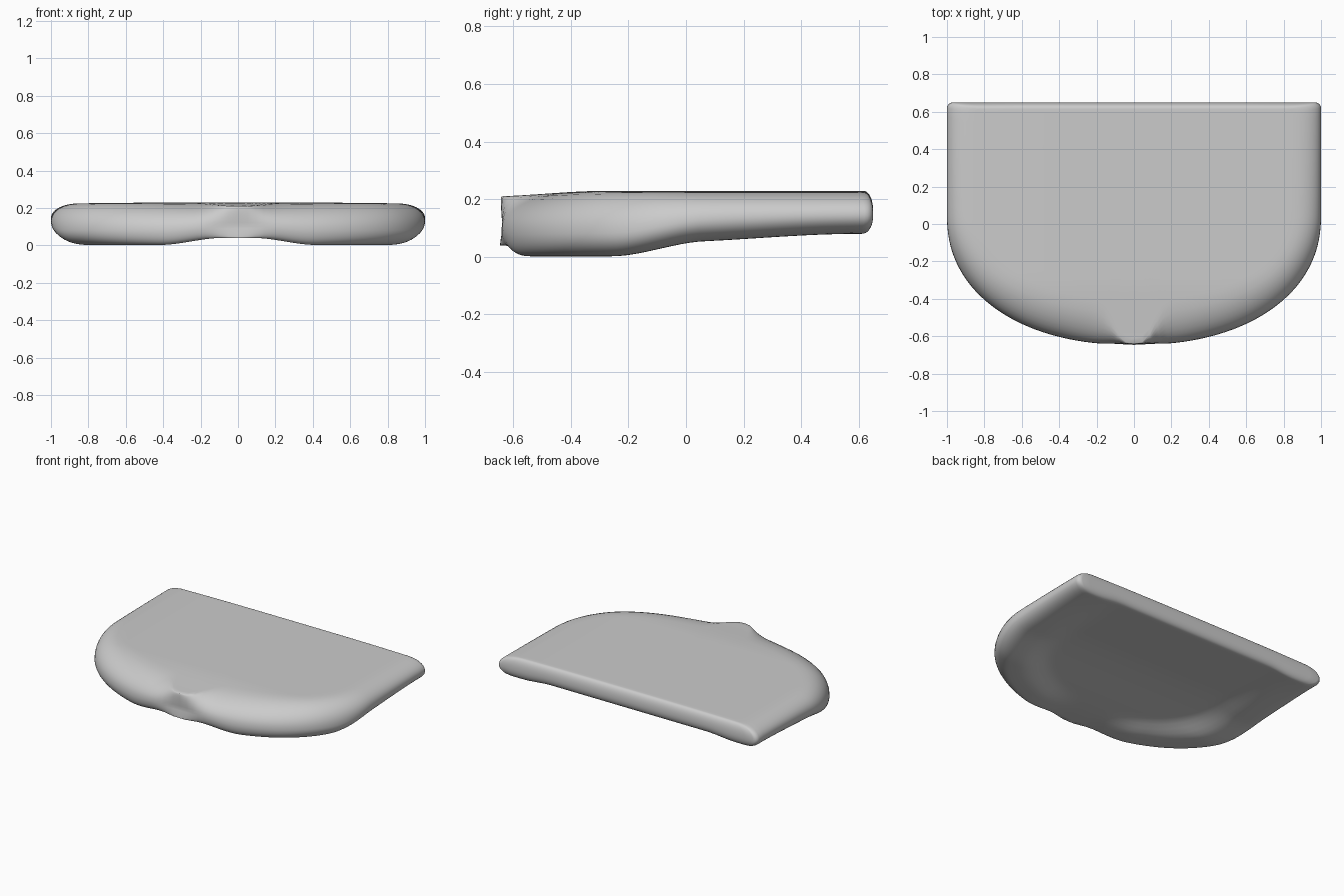
import bpy, bmesh
from math import cos, sin, pi, exp

if "Cube" in bpy.data.objects:
    bpy.data.objects.remove(bpy.data.objects["Cube"])

BACK, SPRING, CORNER = 0.65, 0.045, 0.03
FRONT_RADIUS, POWER = 0.692, 2.2
FRONT_STEPS, SIDE_STEPS, BACK_STEPS, CORNER_STEPS = 80, 12, 30, 4
ROLL_STEPS, FILL_STEPS = 9, 24


def smooth(a, b, v):
    t = min(1, max(0, (v - a) / (b - a)))
    return t * t * (3 - 2 * t)


def mix(a, b, t):
    return a + (b - a) * t


def nose(x):
    return exp(-abs(x / 0.13) ** 3)


def top_z(x, y):
    return 0.209 + 0.02 * smooth(-0.7, -0.28, y) - 0.008 * abs(x) ** 3


def bottom_z(x, y):
    # Hollow bounded by a rim that follows the outline
    floor = mix(0.096, 0.04, smooth(0.2, -0.55, y))
    rim = mix(0.05, 0.08, smooth(-0.1, 0.6, y))
    lobe = smooth(0.08, 0.42, abs(x)) * smooth(0.06, -0.26, y)
    rim = mix(min(rim, floor), 0.002, lobe)
    forward = max(0, SPRING - y) / FRONT_RADIUS
    radius = (abs(x) ** POWER + forward ** POWER) ** (1 / POWER)
    return mix(floor, rim, smooth(0.6, 0.82, radius))


def outline(side, front, back):
    """D-shaped loop inset by separate side, front and back amounts."""
    pts = []
    rx = 1 - side
    for i in range(FRONT_STEPS + 1):
        a = pi * i / FRONT_STEPS
        c, s = cos(a), max(0, sin(a))
        x = rx * abs(c) ** (2 / POWER) * (1 if c > 0 else -1)
        ry = FRONT_RADIUS - front * (1 - 0.97 * nose(x))
        pts.append((x, SPRING - ry * s ** (2 / POWER)))
    yb = BACK - back
    yc, xc = yb - CORNER, rx - CORNER
    left = [(rx, mix(SPRING, yc, i / SIDE_STEPS)) for i in range(1, SIDE_STEPS)]
    left += [(xc + CORNER * cos(a), yc + CORNER * sin(a))
             for a in (pi / 2 * i / CORNER_STEPS for i in range(CORNER_STEPS + 1))]
    pts += [(-x, y) for x, y in left]
    pts += [(mix(-xc, xc, i / BACK_STEPS), yb) for i in range(1, BACK_STEPS)]
    pts += left[::-1]
    return pts


def build_cushion():
    bm = bmesh.new()
    outer = outline(0, 0, 0)
    rims = {1: outline(0.15, 0.22, 0.035), -1: outline(0.12, 0.04, 0.04)}

    def ring(points, sign, rise):
        verts = []
        for x, y in points:
            hi, lo = top_z(x, y), bottom_z(x, y)
            # The widest line sinks toward the front lobes
            waist = mix(lo, hi, mix(0.46, 0.36, smooth(0.2, -0.3, y)))
            z = mix(waist, hi if sign > 0 else lo, rise)
            # Slight hollow in the front of the nose
            dent = 0.01 * nose(x) * (1 - rise) if y < -0.5 else 0
            verts.append(bm.verts.new((x, y + dent, z)))
        return verts

    def bridge(a, b, sign):
        n = len(a)
        for i in range(n):
            j = (i + 1) % n
            quad = (a[i], a[j], b[j], b[i])
            bm.faces.new(quad if sign < 0 else quad[::-1])

    equator = ring(outer, 1, 0)
    for sign, rim in rims.items():
        previous = equator
        # Rounded edge roll
        for k in range(1, ROLL_STEPS + 1):
            a = pi / 2 * k / ROLL_STEPS
            t = 1 - cos(a) ** 0.9 if k < ROLL_STEPS else 1
            pts = [(mix(p[0], q[0], t), mix(p[1], q[1], t))
                   for p, q in zip(outer, rim)]
            current = ring(pts, sign, sin(a) ** 0.95)
            bridge(previous, current, sign)
            previous = current
        # Broad upper or lower surface
        for k in range(1, FILL_STEPS):
            s = 1 - k / FILL_STEPS
            pts = [(x * s, mix(0.1, y, s)) for x, y in rim]
            current = ring(pts, sign, 1)
            bridge(previous, current, sign)
            previous = current
        bm.faces.new(previous if sign > 0 else previous[::-1])

    bmesh.ops.recalc_face_normals(bm, faces=bm.faces)
    mesh = bpy.data.meshes.new("seat_cushion")
    bm.to_mesh(mesh)
    bm.free()
    obj = bpy.data.objects.new("seat_cushion", mesh)
    bpy.context.collection.objects.link(obj)
    return obj


cushion = build_cushion()
bpy.ops.object.select_all(action="DESELECT")
bpy.context.view_layer.objects.active = cushion
cushion.select_set(True)
bpy.ops.object.shade_smooth_by_angle(angle=pi / 4)
